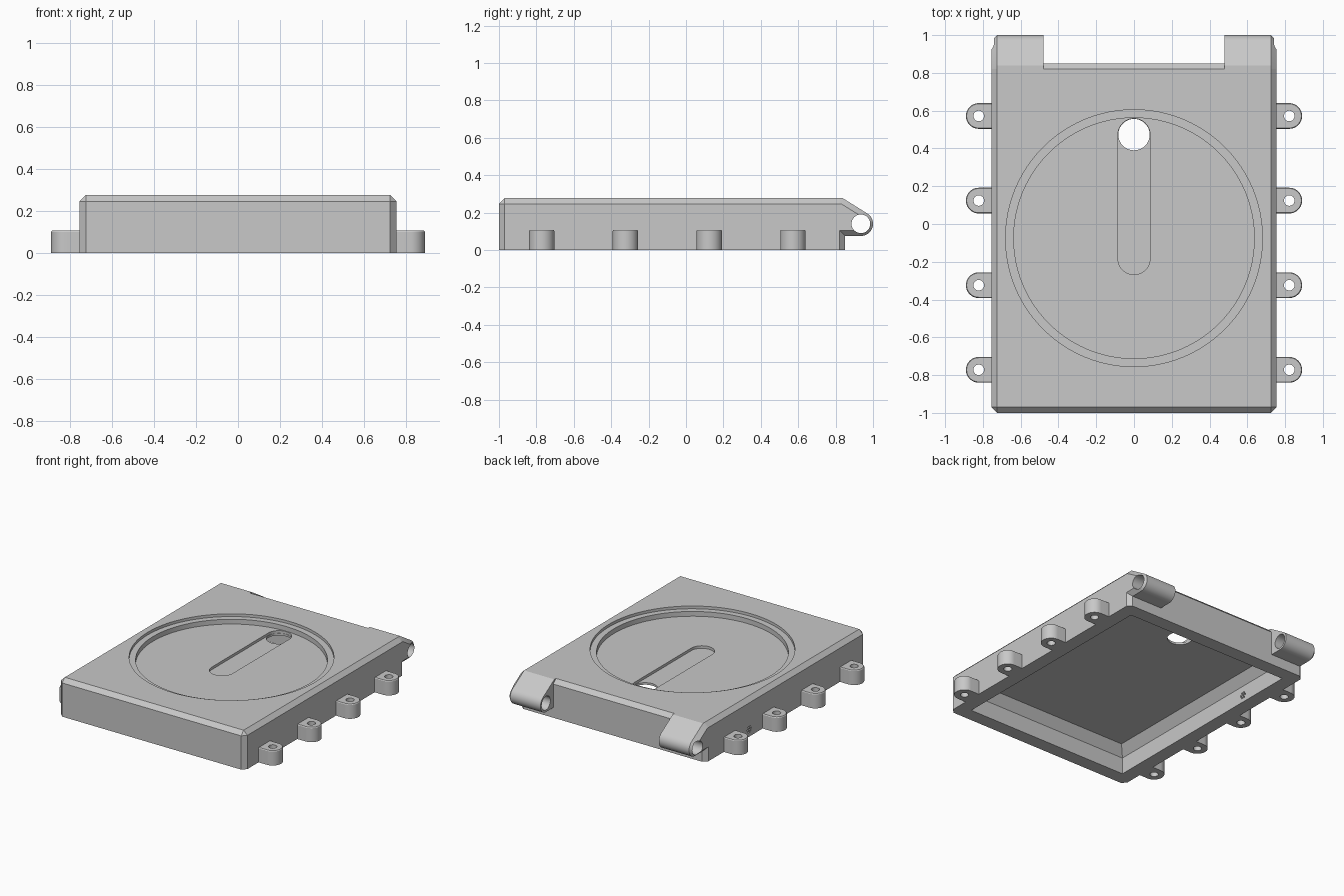
import bpy, bmesh
from math import sin, cos, radians
from mathutils import Vector

cube = bpy.data.objects.get("Cube")
if cube:
    bpy.data.objects.remove(cube, do_unlink=True)

grey = bpy.data.materials.new("plain grey")
grey.use_nodes = True
grey.diffuse_color = (0.58, 0.58, 0.58, 1)
grey.node_tree.nodes["Principled BSDF"].inputs["Base Color"].default_value = grey.diffuse_color

SIDE, FRONT, BACK, TOP, CHAMFER = 0.755, -1.0, 0.85, 0.277, 0.03
HINGE_Y, HINGE_Z, HINGE_R = 0.935, 0.14, 0.065
RECESS_Y, HOLE_Y = -0.075, 0.473


def finish(name, bm):
    bmesh.ops.recalc_face_normals(bm, faces=bm.faces)
    mesh = bpy.data.meshes.new(name)
    bm.to_mesh(mesh)
    bm.free()
    obj = bpy.data.objects.new(name, mesh)
    bpy.context.collection.objects.link(obj)
    mesh.materials.append(grey)
    return obj


def loft(name, rings):
    """Closed solid through matching rings of points."""
    bm = bmesh.new()
    loops = [[bm.verts.new(p) for p in ring] for ring in rings]
    n = len(loops[0])
    for a, b in zip(loops, loops[1:]):
        for i in range(n):
            j = (i + 1) % n
            bm.faces.new((a[i], a[j], b[j], b[i]))
    bm.faces.new(loops[0])
    bm.faces.new(loops[-1])
    return finish(name, bm)


def arc(cx, cy, r, start, end, steps):
    return [(cx + r * cos(radians(start + (end - start) * i / steps)),
             cy + r * sin(radians(start + (end - start) * i / steps)))
            for i in range(steps + 1)]


def prism(name, outline, z0, z1):
    return loft(name, [[(x, y, z) for x, y in outline] for z in (z0, z1)])


def circle(cx, cy, r, n=32):
    return arc(cx, cy, r, 0, 360, n)[:-1]


def rod_x(name, x0, x1, y, z, r, n=32):
    return loft(name, [[(x, a, b) for a, b in circle(y, z, r, n)] for x in (x0, x1)])


def carve(obj, cutter):
    mod = obj.modifiers.new("cut", "BOOLEAN")
    mod.operation, mod.solver, mod.object = "DIFFERENCE", "EXACT", cutter
    bpy.context.view_layer.objects.active = obj
    bpy.ops.object.modifier_apply(modifier=mod.name)
    bpy.data.objects.remove(cutter, do_unlink=True)


def smooth(obj):
    bpy.ops.object.select_all(action="DESELECT")
    obj.select_set(True)
    bpy.context.view_layer.objects.active = obj
    bpy.ops.object.shade_smooth_by_angle(angle=radians(25))


# Case: a block chamfered everywhere but around its base
bm = bmesh.new()
bmesh.ops.create_cube(bm, size=1)
for v in bm.verts:
    v.co = Vector((v.co.x * 2 * SIDE, (v.co.y + 0.5) * (BACK - FRONT) + FRONT, (v.co.z + 0.5) * TOP))
edges = [e for e in bm.edges if max(v.co.z for v in e.verts) > 0.1]
bmesh.ops.bevel(bm, geom=edges, offset=CHAMFER, segments=1, affect="EDGES")
case = finish("case", bm)


# Hollow underside with a sloped upper edge
def cavity_ring(inset, z):
    x, y0, y1 = SIDE - inset, FRONT + inset, BACK - inset
    return [(-x, y0, z), (x, y0, z), (x, y1, z), (-x, y1, z)]


carve(case, loft("cavity", [cavity_ring(0.1, -0.05), cavity_ring(0.1, 0.12), cavity_ring(0.15, 0.188)]))

# Stepped round recess, slot, and a hole through the slot floor
carve(case, prism("recess_step", circle(0, RECESS_Y, 0.68, 96), TOP - 0.02, 0.4))
carve(case, prism("recess", circle(0, RECESS_Y, 0.637, 96), TOP - 0.055, 0.41))
slot = arc(0, HOLE_Y, 0.085, 0, 180, 20) + arc(0, -0.183, 0.085, 180, 360, 20)
carve(case, prism("slot", slot, TOP - 0.074, 0.42))
carve(case, prism("through_hole", circle(0, HOLE_Y, 0.083, 40), 0.15, TOP - 0.064))

# Small vent cluster in one side wall
vents = [(0.345, 0.052)] + circle(0.345, 0.052, 0.02, 6)
for y, z in vents:
    carve(case, rod_x("vent", -0.8, -0.6, y, z, 0.007, 10))
smooth(case)


# Hinge knuckles, chamfered all along the outer edge
def hinge_section(inset):
    low, high = HINGE_Z - HINGE_R + inset, TOP - inset
    return ([(0.79, low), (0.79, high), (0.8385 - 0.287 * inset, high)]
            + arc(HINGE_Y, HINGE_Z, HINGE_R - inset, 58, -90, 24))


for side, label in ((1, "left"), (-1, "right")):
    stations = [(0.48, 0), (SIDE - CHAMFER, 0), (SIDE, CHAMFER)]
    hinge = loft(label + "_hinge",
                 [[(side * x, y, z) for y, z in hinge_section(inset)] for x, inset in stations])
    carve(hinge, rod_x("pin_hole", side * 0.4, side * 0.9, HINGE_Y, HINGE_Z, 0.05))
    smooth(hinge)

# Screw tabs
TAB_R, TAB_X = 0.068, 0.822
root = SIDE - 0.002
outline = [(root, -TAB_R)] + arc(TAB_X, 0, TAB_R, -90, 90, 24) + [(root, TAB_R)]
for side, label in ((1, "left"), (-1, "right")):
    for i in range(4):
        y = 0.572 - 0.448 * i
        rings = []
        for z, shrink in ((0, 1), (0.102, 1), (0.108, 0.94)):
            rings.append([(side * (x if x < TAB_X else TAB_X + (x - TAB_X) * shrink),
                           y + w * shrink, z) for x, w in outline])
        tab = loft(f"{label}_screw_tab_{i + 1}", rings)
        carve(tab, prism("screw_hole", circle(side * TAB_X, y, 0.028, 24), -0.1, 0.2))
        smooth(tab)
